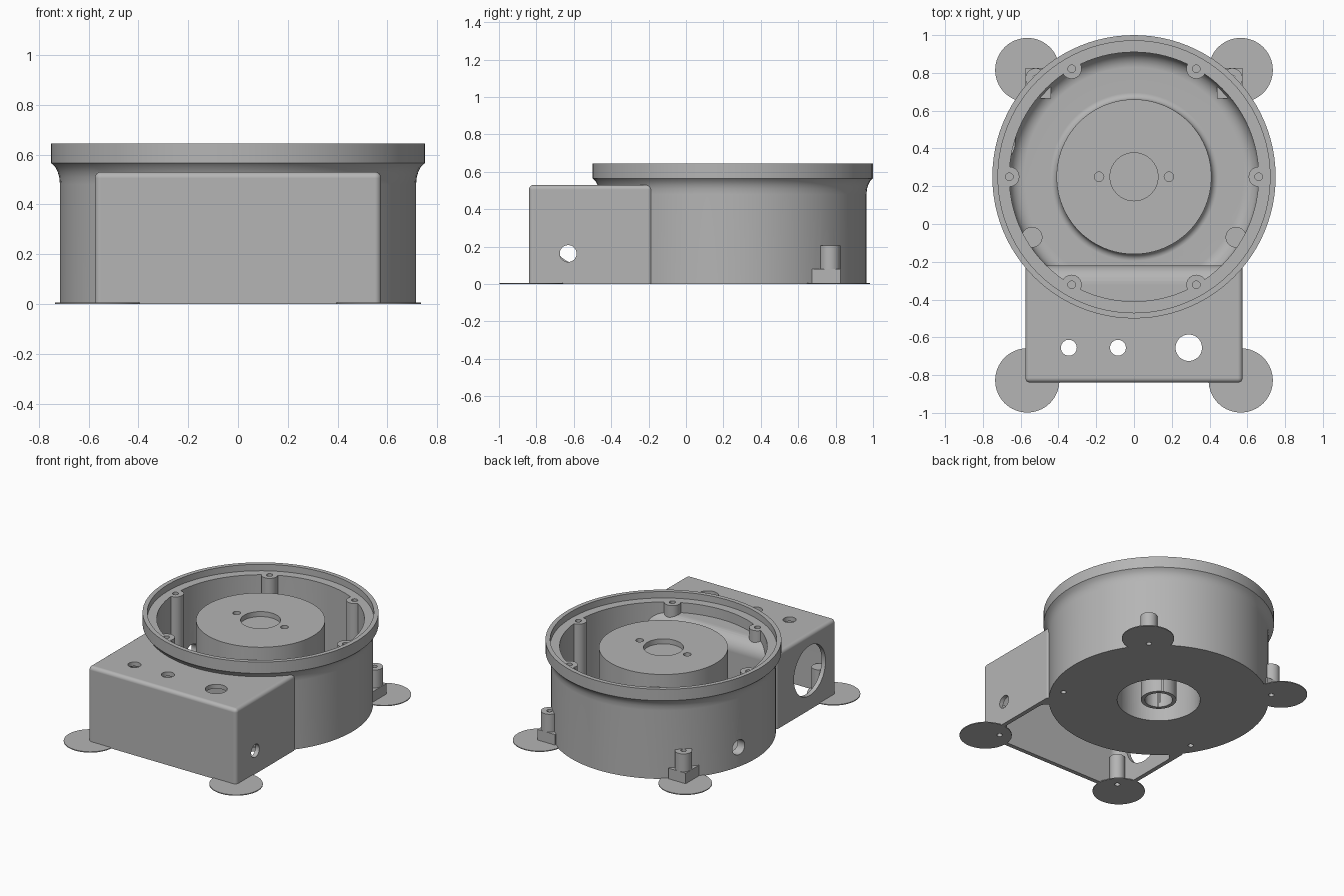
import bpy, bmesh, math
from mathutils import Matrix, Vector

if "Cube" in bpy.data.objects:
    bpy.data.objects.remove(bpy.data.objects["Cube"], do_unlink=True)

CY = 0.25          # drum axis in y
FLOOR = 0.04

grey = bpy.data.materials.new("plain_grey")
grey.use_nodes = True
grey.diffuse_color = (0.46, 0.46, 0.46, 1)
grey.node_tree.nodes["Principled BSDF"].inputs["Base Color"].default_value = (0.46, 0.46, 0.46, 1)


def finish(name, bm):
    bmesh.ops.recalc_face_normals(bm, faces=bm.faces[:])
    mesh = bpy.data.meshes.new(name)
    bm.to_mesh(mesh)
    bm.free()
    mesh.materials.append(grey)
    ob = bpy.data.objects.new(name, mesh)
    bpy.context.collection.objects.link(ob)
    return ob


def lathe(name, profile, steps=96):
    """Revolve a closed (radius, z) outline about the drum axis."""
    bm = bmesh.new()
    verts = [bm.verts.new((r, CY, z)) for r, z in profile]
    edges = [bm.edges.new((verts[i], verts[(i + 1) % len(verts)])) for i in range(len(verts))
             if profile[i][0] > 0 or profile[(i + 1) % len(verts)][0] > 0]
    bmesh.ops.spin(bm, geom=verts + edges, cent=(0, CY, 0), axis=(0, 0, 1),
                   angle=math.tau, steps=steps, use_duplicate=False)
    bmesh.ops.remove_doubles(bm, verts=bm.verts[:], dist=1e-5)
    return finish(name, bm)


def rods(name, spots, radius, low, high, axis="z", steps=40):
    """Cylinders along z at (x, y) spots, or along x at (y, z) spots."""
    bm = bmesh.new()
    mid = (low + high) / 2
    for a, b in spots:
        if axis == "z":
            m = Matrix.Translation((a, b, mid))
        else:
            m = Matrix.Translation((mid, a, b)) @ Matrix.Rotation(math.pi / 2, 4, "Y")
        bmesh.ops.create_cone(bm, cap_ends=True, segments=steps, radius1=radius,
                              radius2=radius, depth=high - low, matrix=m)
    return finish(name, bm)


def block(name, lo, hi, bevel=0.0, segments=6):
    """Box between two corners, rounded everywhere except its bottom edges."""
    lo, hi = Vector(lo), Vector(hi)
    bm = bmesh.new()
    m = Matrix.Translation((lo + hi) / 2) @ Matrix.Diagonal((*(hi - lo), 1))
    bmesh.ops.create_cube(bm, size=1, matrix=m)
    if bevel:
        edges = [e for e in bm.edges if max(v.co.z for v in e.verts) > lo.z + 1e-4]
        bmesh.ops.bevel(bm, geom=edges, offset=bevel, segments=segments,
                        affect="EDGES", profile=0.5)
    return finish(name, bm)


def combine(target, tool, operation):
    mod = target.modifiers.new("combine", "BOOLEAN")
    mod.operation, mod.solver, mod.object = operation, "EXACT", tool
    bpy.context.view_layer.objects.active = target
    bpy.ops.object.modifier_apply(modifier=mod.name)
    bpy.data.objects.remove(tool, do_unlink=True)


def cut(target, tool):
    combine(target, tool, "DIFFERENCE")


def add(target, tool):
    combine(target, tool, "UNION")


def arc(cx, cz, r, start, end, n=6):
    angles = [math.radians(start + (end - start) * i / n) for i in range(n + 1)]
    return [(cx + r * math.cos(a), cz + r * math.sin(a)) for a in angles]


def both(x, y):
    return [(x, y), (-x, y)]


# Positions of the repeated parts
rim_spots = [(0.66 * math.cos(math.radians(60 * i)), CY + 0.66 * math.sin(math.radians(60 * i)))
             for i in range(6)]
floor_spots = both(0.54, -0.07)
lug_spots = both(0.52, 0.77)
corner_spots = both(0.5, -0.765)

# Round drum with flared rim, joined to the front box
housing = lathe("housing", [(0, 0), (0.715, 0), (0.715, 0.48), (0.718, 0.51), (0.724, 0.53),
                            (0.734, 0.55), (0.75, 0.565), (0.75, 0.645), (0, 0.645)])
add(housing, block("box_shell", (-0.575, -0.84, 0), (0.575, -0.18, 0.53), 0.025))
cut(housing, block("box_cavity", (-0.545, -0.81, -0.1), (0.545, -0.25, 0.5), 0.06))
add(housing, lathe("base_plate", [(0, 0), (0.715, 0), (0.715, 0.03), (0, 0.03)]))

# Bowl around the pedestal, stopped at the rounded back of the box
bowl = lathe("bowl_cutter", [(0, 0.59), (0.41, 0.59)]
             + arc(0.445, FLOOR + 0.035, 0.035, 180, 270)
             + arc(0.58, FLOOR + 0.08, 0.08, 270, 360)
             + [(0.66, 0.6), (0.72, 0.6), (0.72, 0.7), (0, 0.7)])
cut(bowl, block("box_back", (-1, -1.2, -0.1), (1, -0.22, 0.53), 0.1, 8))
cut(housing, bowl)

# Posts, bosses and lugs
add(housing, rods("rim_posts", rim_spots, 0.053, 0.02, 0.6))
add(housing, rods("floor_bosses", floor_spots, 0.055, 0.01, 0.2))
add(housing, rods("corner_bosses", corner_spots, 0.05, 0, 0.2))
for side in (-1, 1):
    xs = sorted((side * 0.44, side * 0.575))
    add(housing, block("lug_base", (xs[0], 0.665, 0), (xs[1], 0.825, 0.08)))
add(housing, rods("lugs", lug_spots, 0.055, 0, 0.205))

# Hollow under the pedestal with a central tube
cut(housing, lathe("under_cutter", [(0.115, -0.1), (0.27, -0.1), (0.27, 0.5), (0.115, 0.5)]))
cut(housing, rods("tube_bore", [(0, CY)], 0.09, -0.1, 0.45))

# Pedestal recess and screw holes
cut(housing, rods("recess", [(0, CY)], 0.127, 0.555, 0.7, steps=64))
cut(housing, rods("pedestal_holes", both(0.185, CY), 0.025, 0.54, 0.7))
cut(housing, rods("rim_holes", rim_spots, 0.02, 0.45, 0.7, steps=24))
cut(housing, rods("base_holes", floor_spots + corner_spots, 0.018, -0.1, 0.15, steps=24))
cut(housing, rods("lug_holes", lug_spots, 0.018, -0.1, 0.3, steps=24))

# Control holes in the box top, ports in the sides
cut(housing, rods("small_top_holes", [(-0.345, -0.655), (-0.085, -0.655)], 0.042, 0.45, 0.6))
cut(housing, rods("large_top_hole", [(0.29, -0.655)], 0.07, 0.45, 0.6))
cut(housing, rods("left_port", [(-0.63, 0.163)], 0.045, 0.5, 0.7, "x"))
cut(housing, rods("right_port", [(-0.55, 0.275)], 0.175, -0.7, -0.5, "x", 64))
cut(housing, rods("cable_hole", [(0.41, 0.136)], 0.052, -0.85, -0.5, "x"))

# Thin round feet under the corners
feet = rods("corner_feet", both(0.565, 0.815) + both(0.565, -0.828), 0.17, 0, 0.006, steps=64)
cut(feet, rods("foot_holes", lug_spots + corner_spots, 0.018, -0.1, 0.1, steps=24))

# Smooth shading with sharp edges kept
for ob in (housing, feet):
    bpy.ops.object.select_all(action="DESELECT")
    ob.select_set(True)
    bpy.context.view_layer.objects.active = ob
    bpy.ops.object.shade_smooth_by_angle(angle=math.radians(30))
    normals = ob.modifiers.new("even_normals", "WEIGHTED_NORMAL")
    normals.keep_sharp = True
